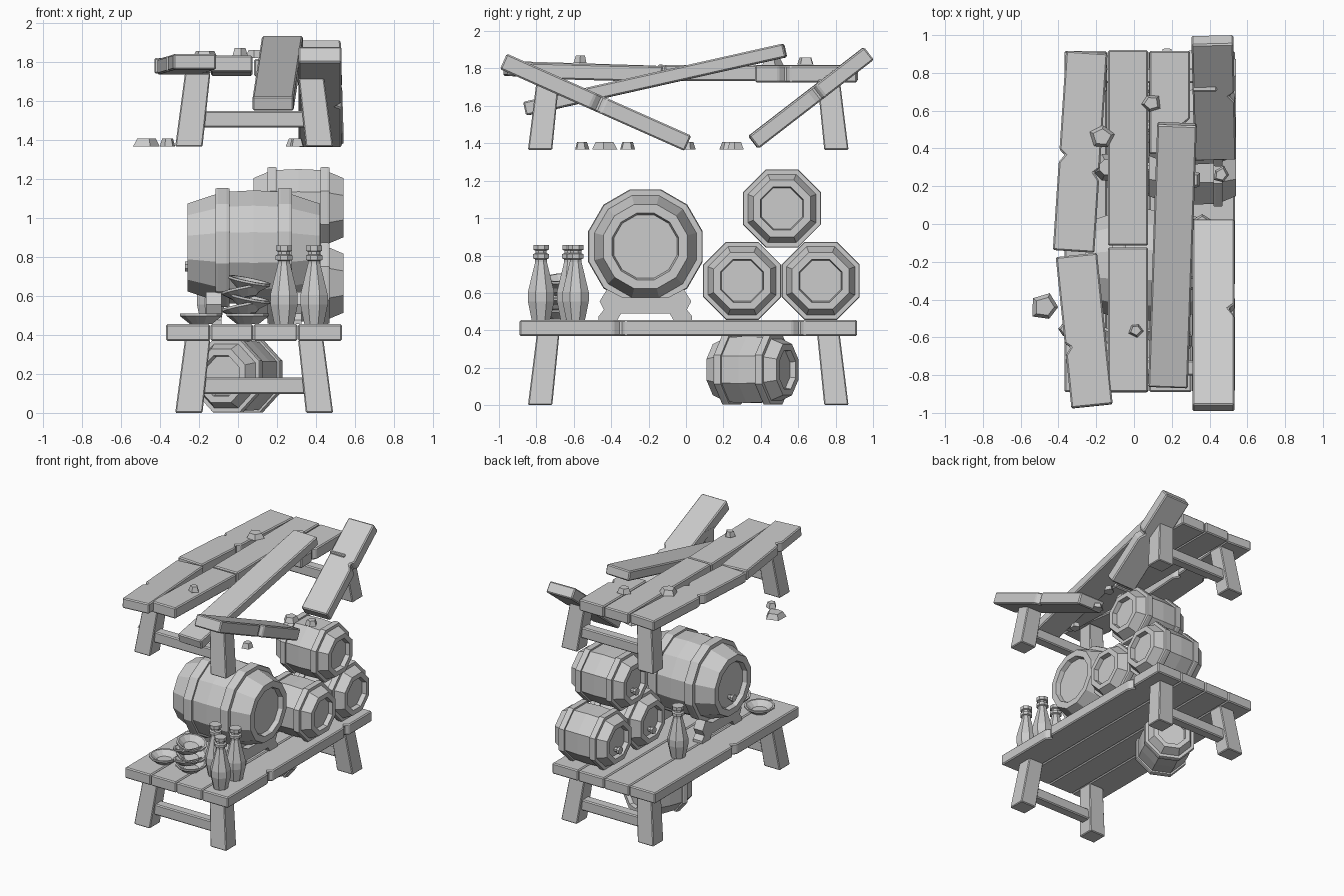
import bpy, bmesh, math, random
from mathutils import Matrix, Vector, Euler

random.seed(4)
if "Cube" in bpy.data.objects:
    bpy.data.objects.remove(bpy.data.objects["Cube"])

GREY = (0.6, 0.6, 0.6, 1)
mat = bpy.data.materials.new("plain grey")
mat.use_nodes = True
mat.diffuse_color = GREY
mat.node_tree.nodes["Principled BSDF"].inputs["Base Color"].default_value = GREY


def finish(name, bm, m=None, bevel=0):
    if m is not None:
        bm.transform(m)
    bmesh.ops.recalc_face_normals(bm, faces=bm.faces)
    mesh = bpy.data.meshes.new(name)
    bm.to_mesh(mesh)
    bm.free()
    mesh.materials.append(mat)
    ob = bpy.data.objects.new(name, mesh)
    bpy.context.scene.collection.objects.link(ob)
    if bevel:
        mod = ob.modifiers.new("worn edges", 'BEVEL')
        mod.width = bevel
        mod.segments = 1
    return ob


def frame(x, y, z, origin):
    m = Matrix((x, y, z)).transposed().to_4x4()
    m.translation = origin
    return m


def prism(name, outline, depth, m, bevel=0, taper=1):
    # Flat outline extruded along local z
    bm = bmesh.new()
    low = [bm.verts.new((x, y, 0)) for x, y in outline]
    top = [bm.verts.new((x * taper, y * taper, depth)) for x, y in outline]
    n = len(outline)
    bm.faces.new(low)
    bm.faces.new(top)
    for i in range(n):
        j = (i + 1) % n
        bm.faces.new((low[i], low[j], top[j], top[i]))
    return finish(name, bm, m, bevel)


def lathe(bm, profile, n, closed=False):
    # Faceted revolve of (radius, height) points around local z
    rings = []
    for r, h in profile:
        if r == 0:
            rings.append([bm.verts.new((0, 0, h))] * n)
        else:
            angles = [math.tau * (i + 0.5) / n for i in range(n)]
            rings.append([bm.verts.new((r * math.cos(a), r * math.sin(a), h)) for a in angles])
    pairs = list(zip(rings, rings[1:]))
    if closed:
        pairs.append((rings[-1], rings[0]))
    for a, b in pairs:
        for i in range(n):
            j = (i + 1) % n
            bm.faces.new(list(dict.fromkeys((a[i], a[j], b[j], b[i]))))


def plank(name, start, end, width, thick=0.085, nicks=()):
    # Board between two centre points; nicks are (side, fraction along)
    a, b = Vector(start), Vector(end)
    y = (b - a).normalized()
    x = y.cross(Vector((0, 0, 1))).normalized()
    z = x.cross(y)
    w, length = width / 2, (b - a).length
    right, left = [(w, 0)], [(-w, 0)]
    for side, t in sorted(nicks, key=lambda k: k[1]):
        edge = right if side > 0 else left
        for dy, cut in ((-0.04, 0), (0, 0.03), (0.025, 0)):
            edge.append((side * (w - cut), t * length + dy))
    outline = right + [(w, length), (-w, length)] + left[::-1]
    return prism(name, outline, thick, frame(x, y, z, a - z * thick / 2), 0.008)


def trestle(label, z0):
    # Four splayed legs and two cross bars
    cx, cy = 0.083, 0.012
    for sy, end in ((-1, "front"), (1, "back")):
        for sx, side in ((-1, "right"), (1, "left")):
            low = Vector((cx + sx * 0.335, cy + sy * 0.792, z0))
            top = Vector((cx + sx * 0.29, cy + sy * 0.75, z0 + 0.375))
            square = [(-0.07, -0.065), (0.07, -0.065), (0.07, 0.065), (-0.07, 0.065)]
            prism(f"{label}_{end}_{side}_leg", square, 1,
                  frame((1, 0, 0), (0, 1, 0), top - low, low), 0.006, 0.93)
        y = cy + sy * 0.775
        plank(f"{label}_{end}_cross_bar", (cx - 0.3, y, z0 + 0.14), (cx + 0.3, y, z0 + 0.14), 0.08)


def barrel(name, origin, half, r_end, r_mid, r_hoop, r_in, hoop_at, hoop_w, n,
           axis=Vector((1, 0, 0)), scale=1):
    k = scale / math.cos(math.pi / n)
    bm = bmesh.new()
    side = [(0, half - 0.035), (r_in * 0.95, half - 0.035), (r_in, half),
            (r_end, half), (r_mid * 0.97, hoop_at)]
    body = [(r, -h) for r, h in side] + [(r_mid, 0)] + side[::-1]
    lathe(bm, [(r * k, h * scale) for r, h in body], n)
    for s in (-1, 1):
        hoop = [(r_mid * 0.9, -hoop_w), (r_hoop * 0.985, -hoop_w), (r_hoop, -hoop_w * 0.6),
                (r_hoop, hoop_w * 0.6), (r_hoop * 0.985, hoop_w), (r_mid * 0.9, hoop_w)]
        lathe(bm, [(r * k, (h + s * hoop_at) * scale) for r, h in hoop], n, True)
    up = Vector((0, 0, 1))
    m = frame(up.cross(axis), up, axis, origin) @ Matrix.Rotation(0, 4, 'Z')
    finish(name, bm, m)
    # Tap on the far end
    tap = bmesh.new()
    spout = half * scale
    lathe(tap, [(0, -spout), (0.018, -spout), (0.018, 0.04 - spout), (0, 0.04 - spout)], 8)
    lathe(tap, [(0, -spout - 0.012), (0.028, -spout - 0.012), (0.028, 0.008 - spout), (0, 0.008 - spout)], 8)
    finish(name + "_tap", tap, m @ Matrix.Translation((0, -r_in * scale * 0.55, 0)))


# Lower table
trestle("table", 0)
edges = (-0.37, -0.142, 0.079, 0.306, 0.535)
for i, (a, b) in enumerate(zip(edges, edges[1:])):
    nicks = ((1, 0.3), (1, 0.83)) if i == 3 else ((-1, 0.45),) if i == 0 else ()
    x = (a + b) / 2
    plank(f"table_board_{i + 1}", (x, -0.89, 0.412), (x, 0.915, 0.412), b - a - 0.002, 0.085, nicks)

# Broken canopy
trestle("canopy", 1.365)
plank("canopy_middle_back_board", (-0.032, -0.115, 1.775), (-0.032, 0.92, 1.775), 0.212)
plank("canopy_middle_front_board", (-0.032, -0.89, 1.79), (-0.032, -0.125, 1.77), 0.212)
plank("canopy_inner_back_board", (0.19, 0.37, 1.77), (0.19, 0.915, 1.77), 0.215, 0.09, ((1, 0.3),))
plank("canopy_outer_back_board", (-0.32, -0.145, 1.78), (-0.25, 0.91, 1.775), 0.22, 0.08, ((-1, 0.48), (1, 0.4)))
plank("canopy_outer_front_board", (-0.222, -0.965, 1.8), (-0.305, -0.165, 1.775), 0.22, 0.08, ((-1, 0.4),))
plank("fallen_long_board", (0.18, -0.86, 1.585), (0.228, 0.53, 1.897), 0.21, 0.075)
plank("fallen_front_board", (0.42, -0.976, 1.838), (0.42, 0.01, 1.40), 0.222, 0.09, ((1, 0.52),))
plank("fallen_back_board", (0.43, 0.36, 1.405), (0.415, 0.976, 1.88), 0.222, 0.085, ((1, 0.55),))

# Splinters
chips = [(-0.17, 0.46, 1.815, 0.08), (0.09, 0.64, 1.82, 0.055), (0.01, -0.56, 1.83, 0.04),
         (-0.47, -0.44, 1.366, 0.08), (-0.36, -0.56, 1.366, 0.045), (0.3, -0.31, 1.366, 0.045),
         (0.3, 0.23, 1.366, 0.06), (0.46, 0.26, 1.366, 0.05), (0.36, 0.01, 1.366, 0.05)]
for i, (x, y, z, r) in enumerate(chips):
    turn = random.random() * math.tau
    outline = []
    for s in range(5):
        a, q = math.tau * s / 5, r * random.uniform(0.75, 1.1)
        outline.append((q * math.cos(a), q * math.sin(a)))
    prism(f"splinter_{i + 1}", outline, 0.04,
          Matrix.Translation((x, y, z)) @ Matrix.Rotation(turn, 4, 'Z'), 0, 0.7)

# Barrels and cradle
barrel("large_barrel", (0.08, -0.217, 0.848), 0.34, 0.225, 0.293, 0.306, 0.178, 0.16, 0.036, 12)
SMALL = (0.23, 0.152, 0.198, 0.2085, 0.115, 0.135, 0.023, 8)
for name, y, z in (("front", 0.30, 0.665), ("back", 0.72, 0.665), ("top", 0.513, 1.052)):
    barrel(f"small_barrel_{name}", (0.31, y, z), *SMALL)
tilt = math.radians(25)
barrel("floor_barrel", (0, 0.355, 0.19), *SMALL,
       axis=Vector((math.sin(tilt), math.cos(tilt), 0)), scale=0.9)

half = [(0.13, 0.035), (0.15, 0), (0.25, 0), (0.25, 0.02), (0.222, 0.055),
        (0.245, 0.1), (0.205, 0.165), (0.12, 0.12)]
cradle = half + [(-y, z) for y, z in half[::-1]]
for i, x in enumerate((-0.165, 0.245)):
    prism(f"barrel_cradle_{i + 1}", cradle, 0.08,
          frame((0, 1, 0), (0, 0, 1), (1, 0, 0), (x, -0.217, 0.455)))

# Bottles
BOTTLE = [(0, 0), (0.054, 0), (0.076, 0.1), (0.076, 0.15), (0.05, 0.25), (0.034, 0.31),
          (0.034, 0.325), (0.046, 0.33), (0.046, 0.352), (0.033, 0.358), (0.033, 0.372),
          (0.045, 0.376), (0.045, 0.402), (0, 0.402)]
for i, (x, y) in enumerate(((0.39, -0.775), (0.39, -0.59), (0.236, -0.62), (-0.14, 0.30))):
    bm = bmesh.new()
    lathe(bm, BOTTLE, 8)
    finish(f"bottle_{i + 1}", bm, Matrix.Translation((x, y, 0.455)))

# Loose plate and leaning stack
PLATE = [(0, 0), (0.06, 0), (0.112, 0.04), (0.112, 0.052), (0.098, 0.052), (0.055, 0.017), (0, 0.017)]


def plate(name, x, y, z, tx=0, ty=0):
    bm = bmesh.new()
    lathe(bm, PLATE, 12)
    finish(name, bm, Matrix.Translation((x, y, z)) @ Euler((tx, ty, 0)).to_matrix().to_4x4())


plate("loose_plate", -0.19, -0.65, 0.457)
for i in range(5):
    lean = 0 if i == 0 else 0.2 * (-1) ** i
    plate(f"stacked_plate_{i + 1}", 0.042 + 0.008 * (-1) ** i, -0.66, 0.457 + 0.044 * i, lean * 0.4, lean)
